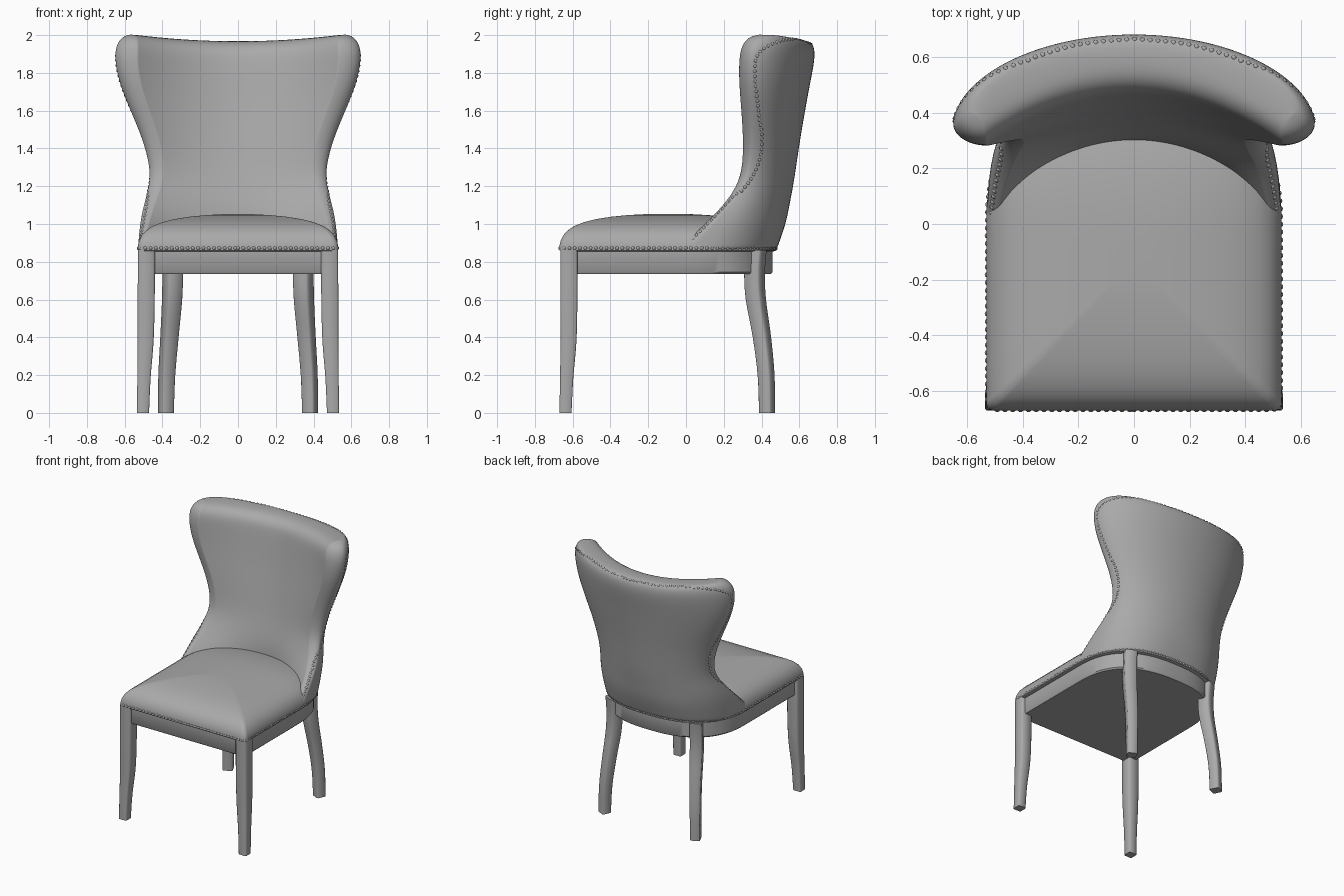
import bpy, bmesh, math
from mathutils import Vector, Matrix
from mathutils.bvhtree import BVHTree

cube = bpy.data.objects.get("Cube")
if cube:
    bpy.data.objects.remove(cube)

grey = bpy.data.materials.new("warm grey")
grey.use_nodes = True
grey.diffuse_color = (0.4, 0.4, 0.4, 1)
grey.node_tree.nodes["Principled BSDF"].inputs["Base Color"].default_value = (0.4, 0.4, 0.4, 1)


def finish(name, bm, subdivide=0, angle=40):
    """Turn a bmesh into a shaded object."""
    bmesh.ops.recalc_face_normals(bm, faces=bm.faces)
    mesh = bpy.data.meshes.new(name)
    bm.to_mesh(mesh)
    bm.free()
    mesh.materials.append(grey)
    obj = bpy.data.objects.new(name, mesh)
    bpy.context.collection.objects.link(obj)
    if subdivide:
        mod = obj.modifiers.new("Subdivision", "SUBSURF")
        mod.levels = mod.render_levels = subdivide
    bpy.ops.object.select_all(action="DESELECT")
    obj.select_set(True)
    bpy.context.view_layer.objects.active = obj
    bpy.ops.object.shade_smooth_by_angle(angle=math.radians(angle))
    return obj


def loft(bm, rings):
    """Skin closed rings of equal length; returns the rings as vertices."""
    loops = [[bm.verts.new(p) for p in ring] for ring in rings]
    for low, high in zip(loops, loops[1:]):
        for i in range(len(low)):
            j = (i + 1) % len(low)
            bm.faces.new((low[i], low[j], high[j], high[i]))
    return loops


def mirrored(half):
    """Close a half outline that starts and ends on the centre line."""
    return half + [Vector((-p.x, *p[1:])) for p in half[-2:0:-1]]


def resample(points, step):
    """Evenly spaced points along a polyline."""
    out, carry = [], 0.0
    for a, b in zip(points, points[1:]):
        length = (b - a).length
        while carry < length:
            out.append(a.lerp(b, carry / length))
            carry += step
        carry -= length
    return out


def smooth_path(points, steps=12):
    """Catmull-Rom curve through the points."""
    pts = [Vector(p) for p in points]
    pts = [pts[0]] + pts + [pts[-1]]
    out = []
    for a, b, c, d in zip(pts, pts[1:], pts[2:], pts[3:]):
        for k in range(steps):
            t = k / steps
            out.append(b + (c - a) * t / 2 + (a * 2 - b * 5 + c * 4 - d) * t * t / 2
                       + (b * 3 - a - c * 3 + d) * t ** 3 / 2)
    return out + [pts[-1]]


# Seat plan: straight front and sides, rounded back
def seat_outline():
    half = [Vector((x, -0.67, 0)) for x in (0, 0.17, 0.34, 0.45)]
    for k in range(7):
        a = math.pi / 2 * k / 6
        half.append(Vector((0.5 + 0.03 * math.sin(a), -0.64 - 0.03 * math.cos(a), 0)))
    half += [Vector((0.53, y, 0)) for y in (-0.5, -0.3, -0.1)]
    for k in range(21):
        a = math.pi / 2 * k / 20
        half.append(Vector((0.53 * math.cos(a) ** 0.8, 0.48 * math.sin(a) ** 0.8, 0)))
    half[-1].x = 0
    return mirrored(half)


def seat_ring(inset, z):
    sx, sy = 1 - inset / 0.53, 1 - inset / 0.575
    return [Vector((p.x * sx, (p.y + 0.095) * sy - 0.095, z)) for p in seat_outline()]


def seat_part(name, profile):
    bm = bmesh.new()
    loops = loft(bm, [seat_ring(i, z) for i, z in profile])
    bm.faces.new(loops[0])
    bm.faces.new(loops[-1])
    return finish(name, bm)


seat_part("seat_cushion", [(0.015, 0.855), (0, 0.86), (0, 0.885), (0.006, 0.91), (0.02, 0.94),
                           (0.045, 0.967), (0.08, 0.99), (0.13, 1.01), (0.19, 1.025),
                           (0.27, 1.038), (0.36, 1.047), (0.45, 1.052)])
seat_part("seat_apron", [(0.03, 0.735), (0.022, 0.745), (0.022, 0.86)])

# Winged backrest: height, half width, back y, wing side y, wing front y, wing rounding, inner y
LEVELS = [
    (0.862, 0.53, 0.48, 0.02, -0.045, 0.03, 0.30),
    (0.872, 0.53, 0.483, 0.03, -0.035, 0.03, 0.30),
    (1.00, 0.52, 0.53, 0.15, 0.10, 0.045, 0.30),
    (1.10, 0.50, 0.548, 0.24, 0.20, 0.055, 0.31),
    (1.20, 0.47, 0.568, 0.31, 0.27, 0.065, 0.335),
    (1.30, 0.465, 0.583, 0.35, 0.30, 0.075, 0.36),
    (1.45, 0.505, 0.605, 0.36, 0.303, 0.09, 0.39),
    (1.60, 0.57, 0.63, 0.36, 0.293, 0.10, 0.42),
    (1.75, 0.632, 0.655, 0.355, 0.28, 0.11, 0.445),
    (1.88, 0.655, 0.68, 0.355, 0.28, 0.12, 0.465),
    (1.95, 0.645, 0.683, 0.37, 0.295, 0.115, 0.48),
    (1.99, 0.615, 0.67, 0.39, 0.33, 0.08, 0.52),
    (2.003, 0.58, 0.64, 0.42, 0.38, 0.04, 0.57),
]


def back_ring(z, w, yb, yc, yf, d, yi):
    half = []
    flat = 0.8 + 0.3 * min(1, (z - 0.862) / 0.5)
    for k in range(13):
        a = math.pi / 2 * k / 12
        half.append((w * math.sin(a) ** min(1, flat), yc + (yb - yc) * max(0, math.cos(a)) ** flat))
    for k in range(1, 6):
        a = math.pi / 2 * k / 6
        half.append((w - d + d * math.cos(a), yc - (yc - yf) * math.sin(a)))
    for k in range(12, -1, -1):
        a = math.pi / 2 * k / 12
        half.append(((w - d) * math.sin(a), yf + (yi - yf) * math.cos(a) ** 2))
    # The top edge dips gently towards the middle
    dip = 0.035 * max(0, z - 1.5) / 0.5
    return mirrored([Vector((x, y, z - dip * max(0, 1 - (x / 0.55) ** 2))) for x, y in half])


bm = bmesh.new()
loops = loft(bm, [back_ring(*level) for level in LEVELS])
for ring in (loops[0], loops[-1]):
    n = len(ring)
    half = n // 2
    for j in range(half // 2):
        for side in (1, -1):
            quad = [ring[side * i % n] for i in (j, j + 1, half - j - 1, half - j)]
            bm.faces.new(list(dict.fromkeys(quad)))
backrest = finish("backrest", bm, subdivide=2, angle=60)


# Legs: each station is centre x, centre y, height, half size
def leg_pair(name, stations, turn):
    for side, label in ((1, "left"), (-1, "right")):
        bm = bmesh.new()
        path = smooth_path([(x, y, z) for x, y, z, h in stations], 4)
        sizes = smooth_path([(h, 0, 0) for x, y, z, h in stations], 4)
        rings = []
        for p, size in zip(path, sizes):
            h, c = size.x, size.x * 0.8
            corners = [(h, -c), (h, c), (c, h), (-c, h), (-h, c), (-h, -c), (-c, -h), (c, -h)]
            rot = Matrix.Rotation(math.radians(turn), 3, "Z")
            ring = [p + rot @ Vector((a, b, 0)) for a, b in corners]
            rings.append([Vector((q.x * side, q.y, q.z)) for q in ring])
        loops = loft(bm, rings)
        bm.faces.new(loops[0])
        bm.faces.new(loops[-1])
        finish(f"{name}_{label}", bm, angle=50)


leg_pair("front_leg", [(0.503, -0.638, 0, 0.032), (0.498, -0.632, 0.18, 0.035),
                       (0.489, -0.622, 0.38, 0.042), (0.486, -0.62, 0.6, 0.045),
                       (0.485, -0.62, 0.862, 0.045)], 0)
leg_pair("back_leg", [(0.382, 0.429, 0, 0.034), (0.377, 0.424, 0.2, 0.036),
                      (0.363, 0.402, 0.4, 0.039), (0.349, 0.37, 0.6, 0.043),
                      (0.346, 0.363, 0.74, 0.044), (0.348, 0.372, 0.862, 0.044)], -25)


# Nail heads, half sunk into the upholstery
def nail_row(name, points):
    bm = bmesh.new()
    for p in points:
        bmesh.ops.create_icosphere(bm, subdivisions=1, radius=0.012, matrix=Matrix.Translation(p))
    finish(name, bm, angle=80)


rim = seat_ring(0.005, 0.872)
nail_row("seat_nails", resample(rim + rim[:1], 0.028))

depsgraph = bpy.context.evaluated_depsgraph_get()
surface = BVHTree.FromObject(backrest, depsgraph)
edge = smooth_path([(0.53, -0.01, 0.89), (0.5, 0.14, 1.03), (0.46, 0.3, 1.18), (0.47, 0.385, 1.32),
                    (0.5, 0.405, 1.45), (0.57, 0.385, 1.6), (0.64, 0.365, 1.8),
                    (0.64, 0.39, 1.91), (0.55, 0.49, 1.965), (0.4, 0.575, 1.965),
                    (0.2, 0.64, 1.955), (0, 0.662, 1.95)])
edge += [Vector((-p.x, p.y, p.z)) for p in edge[-2::-1]]
hits = [surface.find_nearest(p) for p in resample(edge, 0.028)]
nail_row("backrest_nails", [hit[0] - hit[1] * 0.006 for hit in hits])
